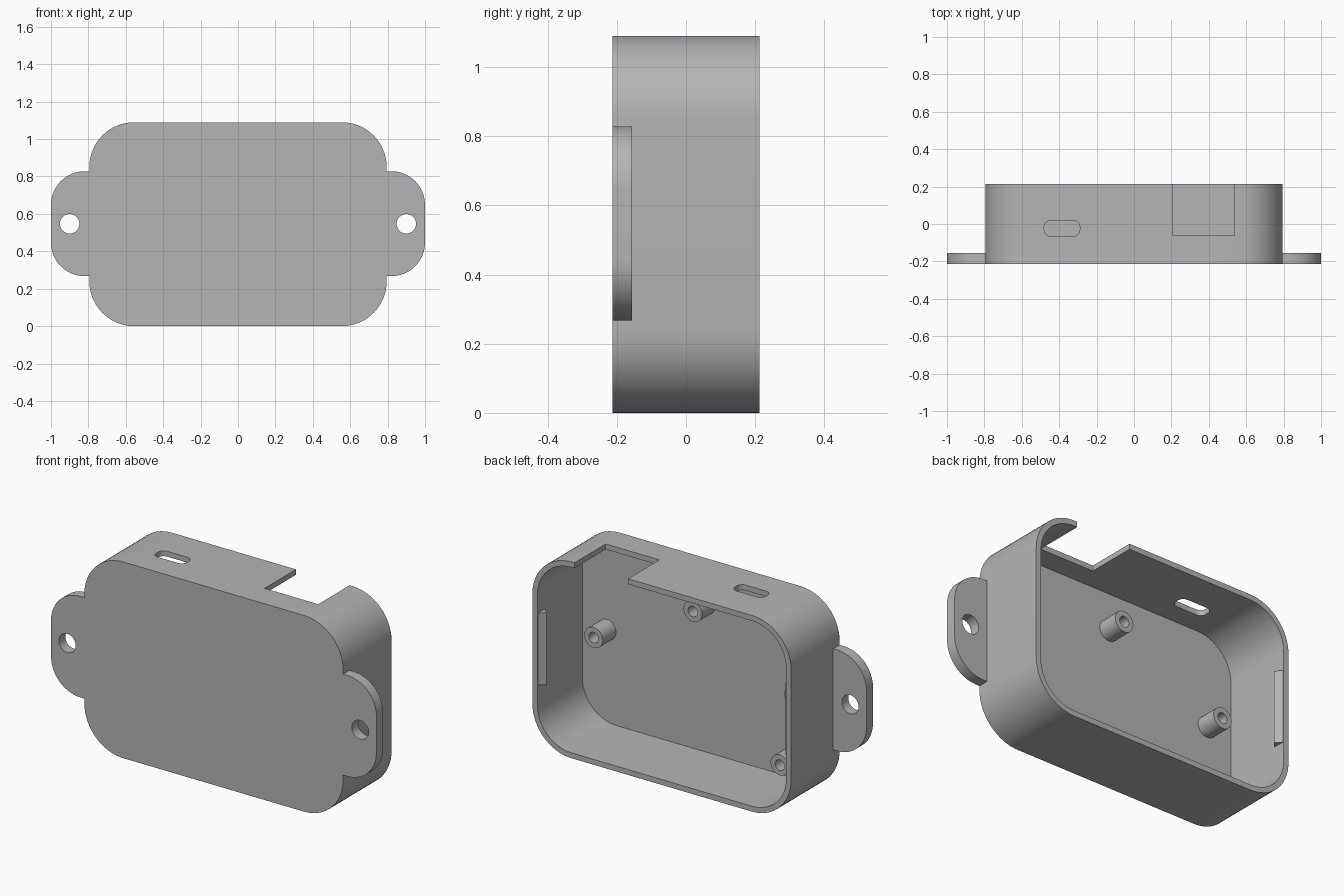
import bpy
import bmesh
import math
from mathutils import Vector

if "Cube" in bpy.data.objects:
    bpy.data.objects.remove(bpy.data.objects["Cube"], do_unlink=True)

grey = bpy.data.materials.new("plain_grey")
grey.use_nodes = True
COLOUR = (0.46, 0.46, 0.46, 1)
grey.diffuse_color = COLOUR
grey.node_tree.nodes["Principled BSDF"].inputs["Base Color"].default_value = COLOUR

FRONT, BACK = -0.213, 0.213
HALF_W, HEIGHT, MID_Z = 0.795, 1.09, 0.547
WALL = 0.03
FLOOR = FRONT + WALL


def rounded_rect(x0, x1, z0, z1, radii, steps=16):
    """Counter-clockwise outline; radii run right-top, left-top, left-bottom, right-bottom."""
    corners = [(x1, z1, -1, -1), (x0, z1, 1, -1), (x0, z0, 1, 1), (x1, z0, -1, 1)]
    points = []
    for i, ((x, z, sx, sz), r) in enumerate(zip(corners, radii)):
        if r == 0:
            points.append((x, z))
            continue
        for k in range(steps + 1):
            a = math.pi / 2 * (i + k / steps)
            points.append((x + sx * r + r * math.cos(a), z + sz * r + r * math.sin(a)))
    return points


def circle(x, z, r, sides=32):
    return [(x + r * math.cos(2 * math.pi * k / sides),
             z + r * math.sin(2 * math.pi * k / sides)) for k in range(sides)]


def prism(name, outline, start, end, axis="y"):
    """Extrude an outline along y (points are x, z) or along z (points are x, y)."""
    bm = bmesh.new()
    place = (lambda p, d: (p[0], d, p[1])) if axis == "y" else (lambda p, d: (p[0], p[1], d))
    face = bm.faces.new([bm.verts.new(place(p, start)) for p in outline])
    result = bmesh.ops.extrude_face_region(bm, geom=[face])
    moved = [v for v in result["geom"] if isinstance(v, bmesh.types.BMVert)]
    shift = Vector(place((0, 0), end - start))
    bmesh.ops.translate(bm, verts=moved, vec=shift)
    bmesh.ops.recalc_face_normals(bm, faces=bm.faces)
    mesh = bpy.data.meshes.new(name)
    bm.to_mesh(mesh)
    bm.free()
    mesh.materials.append(grey)
    obj = bpy.data.objects.new(name, mesh)
    bpy.context.collection.objects.link(obj)
    return obj


def finish(obj, cutters=()):
    """Cut the part, remove the cutters and smooth the round faces."""
    bpy.ops.object.select_all(action="DESELECT")
    bpy.context.view_layer.objects.active = obj
    obj.select_set(True)
    for cutter in cutters:
        cutter.hide_render = True
        mod = obj.modifiers.new("cut", "BOOLEAN")
        mod.operation = "DIFFERENCE"
        mod.solver = "EXACT"
        mod.object = cutter
        bpy.ops.object.modifier_apply(modifier=mod.name)
        bpy.data.objects.remove(cutter, do_unlink=True)
    bpy.ops.object.shade_smooth_by_angle(angle=math.radians(30))


# Open-backed case with a port slot and a notch in its top wall
case = prism("case", rounded_rect(-HALF_W, HALF_W, 0, HEIGHT, [0.24] * 4), FRONT, BACK)
cavity = prism("cavity_cutter", rounded_rect(-HALF_W + WALL, HALF_W - WALL, WALL,
               HEIGHT - WALL, [0.21] * 4), FLOOR, BACK + 0.1)
slot = prism("slot_cutter", rounded_rect(-0.48, -0.29, -0.065, 0.018, [0.033] * 4, 8),
             0.9, 1.2, "z")
notch = prism("notch_cutter", rounded_rect(0.207, 0.537, -0.062, 0.4, [0] * 4),
              0.9, 1.2, "z")
finish(case, [cavity, slot, notch])

for side, label in ((1, "left"), (-1, "right")):
    # Mounting tab with a screw hole
    x0, x1 = sorted((side * HALF_W, side))
    r = 0.18
    radii = [r, 0, 0, r] if side > 0 else [0, r, r, 0]
    tab = prism(label + "_tab", rounded_rect(x0, x1, 0.267, 0.828, radii), FRONT, -0.156)
    finish(tab, [prism("hole_cutter", circle(side * 0.9, MID_Z, 0.052), -0.3, 0)])

    # Wedge-shaped snap ridge inside the side wall
    wall_x = side * (HALF_W - WALL)
    wedge = [(wall_x, BACK - 0.005), (wall_x - side * 0.03, 0.175), (wall_x, 0.145)]
    finish(prism(label + "_snap_ridge", wedge, MID_Z - 0.2, MID_Z + 0.2, "z"))

# Hollow standoffs on the floor
for i, (x, z) in enumerate([(0.615, MID_Z), (-0.615, MID_Z), (0.005, 0.855), (-0.53, 0.145)]):
    post = prism(f"standoff_{i + 1}", circle(x, z, 0.057), FLOOR, -0.067)
    finish(post, [prism("bore_cutter", circle(x, z, 0.029), FLOOR + 0.005, 0)])
